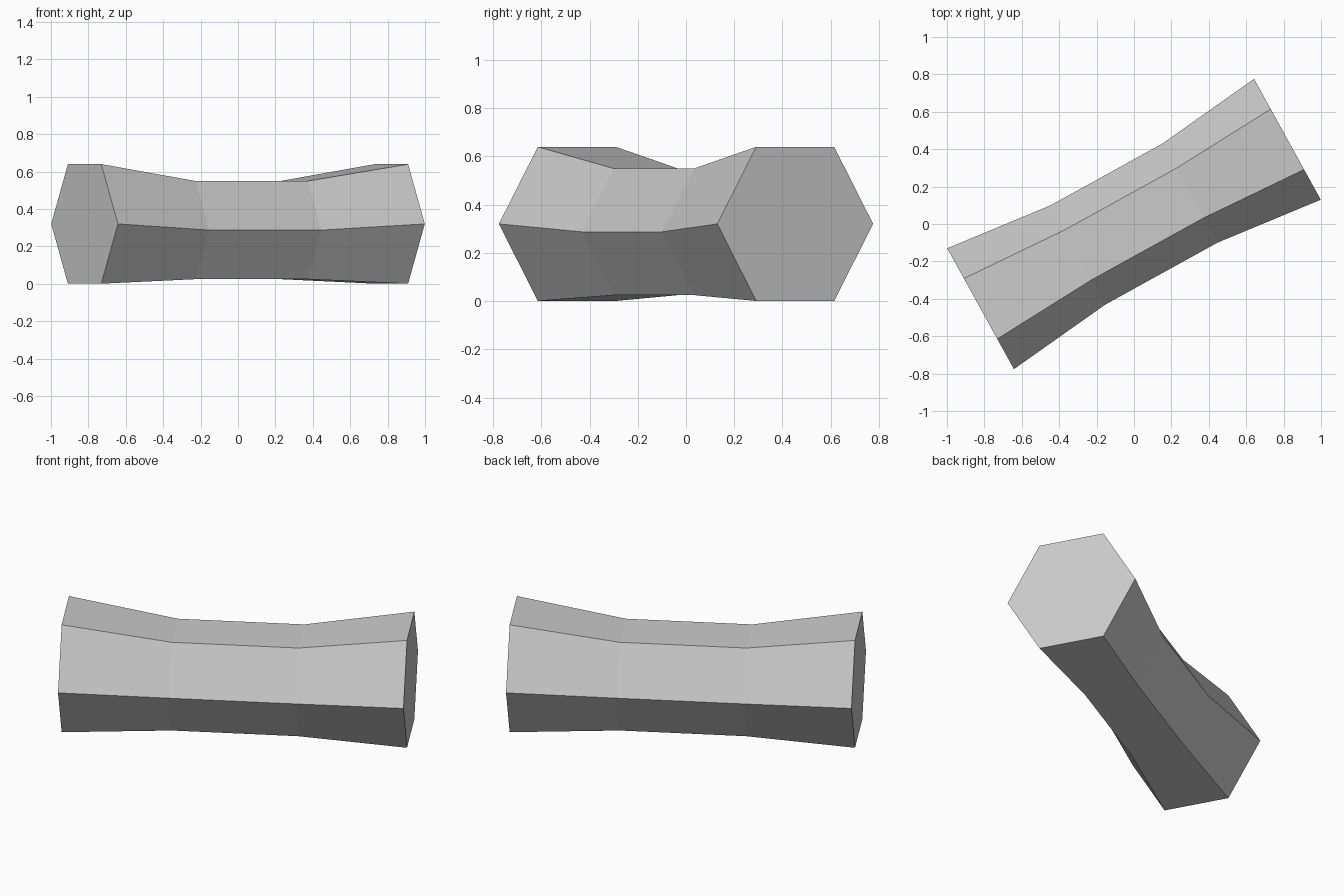
import bpy, bmesh, math
from mathutils import Matrix

cube = bpy.data.objects.get("Cube")
if cube:
    bpy.data.objects.remove(cube, do_unlink=True)

grey = bpy.data.materials.new("light grey")
grey.use_nodes = True
colour = (0.6, 0.6, 0.6, 1)
grey.diffuse_color = colour
grey.node_tree.nodes["Principled BSDF"].inputs["Base Color"].default_value = colour

SIDES = 6
# Rings along the bar: distance along axis, centre height, radius
RINGS = [(-0.937, 0.32, 0.369), (-0.343, 0.287, 0.303),
         (0.343, 0.287, 0.303), (0.937, 0.32, 0.369)]

# Waisted hexagonal bar, lofted through the rings
bm = bmesh.new()
loops = []
for along, height, radius in RINGS:
    angles = [math.tau * i / SIDES for i in range(SIDES)]
    loops.append([bm.verts.new((along, radius * math.cos(a),
                                height + radius * math.sin(a))) for a in angles])
for a, b in zip(loops, loops[1:]):
    for i in range(SIDES):
        j = (i + 1) % SIDES
        bm.faces.new((a[i], a[j], b[j], b[i]))

# End caps
bm.faces.new(loops[0])
bm.faces.new(loops[-1])
bmesh.ops.recalc_face_normals(bm, faces=bm.faces)

# Turn the bar to its diagonal heading
bm.transform(Matrix.Rotation(math.radians(28.9), 4, 'Z'))

mesh = bpy.data.meshes.new("hexagonal_bar")
bm.to_mesh(mesh)
bm.free()
mesh.materials.append(grey)
bar = bpy.data.objects.new("hexagonal_bar", mesh)
bpy.context.collection.objects.link(bar)
